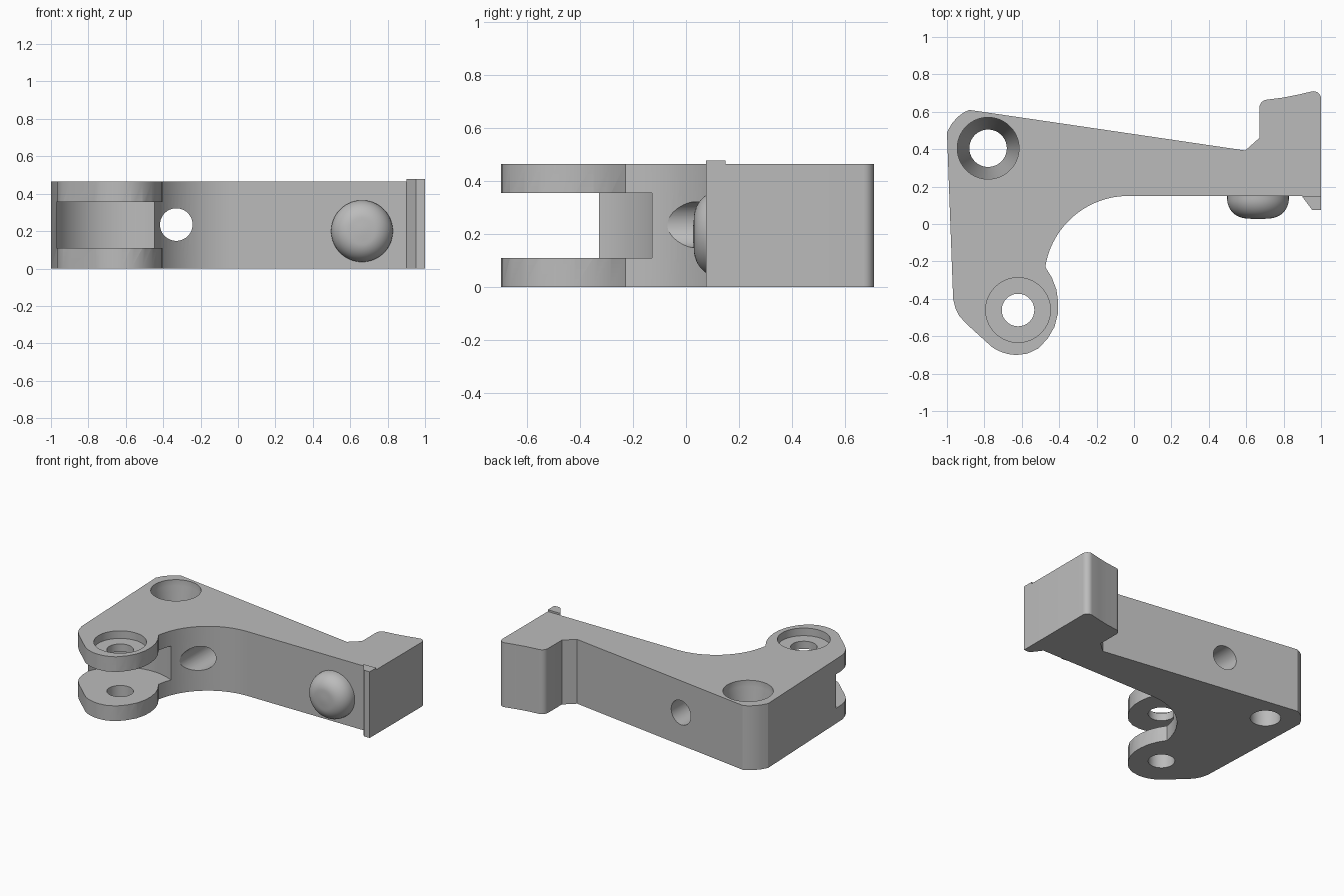
import bpy, bmesh, math
from mathutils import Matrix, Vector

cube = bpy.data.objects.get("Cube")
if cube:
    bpy.data.objects.remove(cube, do_unlink=True)

grey = bpy.data.materials.new("plain grey")
grey.use_nodes = True
grey.diffuse_color = (0.5, 0.5, 0.5, 1)
grey.node_tree.nodes["Principled BSDF"].inputs["Base Color"].default_value = (0.5, 0.5, 0.5, 1)


def make_object(name, bm):
    bmesh.ops.recalc_face_normals(bm, faces=bm.faces)
    mesh = bpy.data.meshes.new(name)
    bm.to_mesh(mesh)
    bm.free()
    mesh.materials.append(grey)
    ob = bpy.data.objects.new(name, mesh)
    bpy.context.collection.objects.link(ob)
    return ob


def extrude(name, outline, z0, z1):
    bm = bmesh.new()
    face = bm.faces.new([bm.verts.new((x, y, z0)) for x, y in outline])
    new = bmesh.ops.extrude_face_region(bm, geom=[face])["geom"]
    top = [v for v in new if isinstance(v, bmesh.types.BMVert)]
    bmesh.ops.translate(bm, verts=top, vec=(0, 0, z1 - z0))
    return make_object(name, bm)


def lathe(name, profile, matrix, n=64):
    """Revolve (radius, height) pairs and cap both ends."""
    bm = bmesh.new()
    rings = []
    for r, h in profile:
        angles = [2 * math.pi * i / n for i in range(n)]
        rings.append([bm.verts.new(matrix @ Vector((r * math.cos(a), r * math.sin(a), h)))
                      for a in angles])
    for a, b in zip(rings, rings[1:]):
        for i in range(n):
            j = (i + 1) % n
            bm.faces.new((a[i], a[j], b[j], b[i]))
    bm.faces.new(rings[0])
    bm.faces.new(rings[-1])
    return make_object(name, bm)


def arc(cx, cy, r, start, end, n):
    pts = []
    for i in range(n + 1):
        a = math.radians(start + (end - start) * i / n)
        pts.append((cx + r * math.cos(a), cy + r * math.sin(a)))
    return pts


def smooth(ob):
    bpy.ops.object.select_all(action="DESELECT")
    ob.select_set(True)
    bpy.context.view_layer.objects.active = ob
    bpy.ops.object.shade_smooth_by_angle(angle=math.radians(28))


# Lever body outline, counter-clockwise from the lower left
outline = [(-1, 0.49), (-0.967, -0.40)]
outline += [(-0.955, -0.45), (-0.935, -0.49), (-0.9, -0.53)]
outline += arc(-0.625, -0.465, 0.235, 235, 270, 6)                  # pivot lug
outline += [(-0.57, -0.693), (-0.51, -0.665), (-0.46, -0.61), (-0.425, -0.55),
            (-0.407, -0.48), (-0.405, -0.42), (-0.415, -0.35), (-0.44, -0.285)]
outline += arc(-0.03, -0.3, 0.45, 171, 90, 24)                      # inside curve
outline += [(1, 0.15)]
outline += arc(0.96, 0.67, 0.04, 0, 100, 8)                         # heel block
outline += [(0.88, 0.692), (0.8, 0.676)]
outline += arc(0.715, 0.62, 0.045, 95, 180, 8)
outline += [(0.67, 0.46), (0.595, 0.393)]
outline += [(-0.88, 0.61), (-0.91, 0.597), (-0.945, 0.57), (-0.975, 0.535)]
body = extrude("lever_body", outline, 0, 0.465)

# Cutters: fork slot with pivot bore, countersunk hole, cross hole
pivot_cut = lathe("pivot_cutter",
                  [(0.087, -0.1), (0.087, 0.11), (0.374, 0.11), (0.374, 0.355),
                   (0.087, 0.355), (0.087, 0.41), (0.173, 0.41), (0.173, 0.6)],
                  Matrix.Translation((-0.62, -0.46, 0)))
sink_cut = lathe("countersink_cutter",
                 [(0.1, -0.1), (0.1, 0.16), (0.165, 0.42), (0.165, 0.6)],
                 Matrix.Translation((-0.78, 0.405, 0)))
cross_cut = lathe("cross_hole_cutter", [(0.087, -0.3), (0.087, 0.9)],
                  Matrix.Translation((-0.33, 0, 0.235)) @ Matrix.Rotation(-math.pi / 2, 4, "X"))

bpy.context.view_layer.objects.active = body
for cutter in (pivot_cut, sink_cut, cross_cut):
    cutter.hide_render = True
    mod = body.modifiers.new(cutter.name, "BOOLEAN")
    mod.operation = "DIFFERENCE"
    mod.solver = "EXACT"
    mod.object = cutter
    bpy.ops.object.modifier_apply(modifier=mod.name)
    bpy.data.objects.remove(cutter, do_unlink=True)
smooth(body)

# Wedge lip at the front of the heel
extrude("front_lip", [(0.9, 0.146), (0.953, 0.075), (1, 0.075), (1, 0.15), (0.9, 0.15)], 0, 0.478)

# Domed contact button, facing forward
dome = [(0.165, -0.02), (0.165, 0.015)]
dome += [(0.06 + 0.105 * math.cos(a), 0.015 + 0.105 * math.sin(a))
         for a in [math.pi / 2 * i / 12 for i in range(1, 13)]]
dome += [(0.03, 0.123), (0.005, 0.124)]
button = lathe("contact_button", dome,
               Matrix.Translation((0.663, 0.15, 0.2)) @ Matrix.Rotation(math.pi / 2, 4, "X"))
smooth(button)
